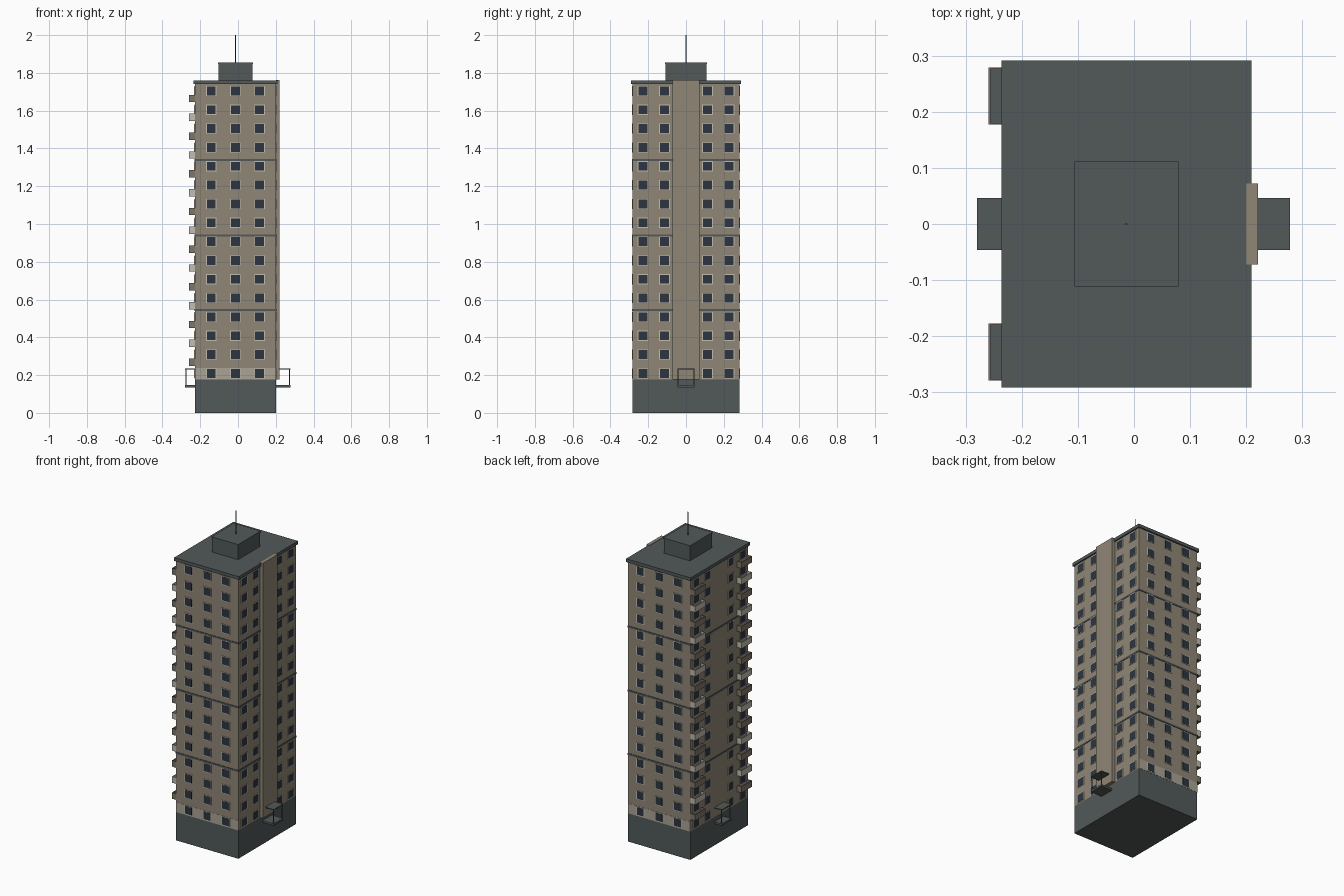
import bpy
import bmesh

cube = bpy.data.objects.get("Cube")
if cube:
    bpy.data.objects.remove(cube, do_unlink=True)


def material(name, color):
    m = bpy.data.materials.new(name)
    m.use_nodes = True
    rgba = (*color, 1)
    m.diffuse_color = rgba
    m.node_tree.nodes["Principled BSDF"].inputs["Base Color"].default_value = rgba
    return m


TAN = material("tan_wall", (0.28, 0.24, 0.18))
PALE = material("pale_wall", (0.40, 0.37, 0.30))
DARK = material("dark_grey", (0.085, 0.1, 0.1))
GLASS = material("dark_glass", (0.026, 0.036, 0.05))
CREAM = material("cream_trim", (0.54, 0.51, 0.44))
BROWN = material("brown_panel", (0.22, 0.18, 0.14))


def boxes(name, mat, spans):
    """One object made of boxes, each given as (x0, x1, y0, y1, z0, z1)."""
    bm = bmesh.new()
    for x0, x1, y0, y1, z0, z1 in spans:
        made = bmesh.ops.create_cube(bm, size=1)["verts"]
        bmesh.ops.scale(bm, vec=(x1 - x0, y1 - y0, z1 - z0), verts=made)
        bmesh.ops.translate(bm, vec=((x0 + x1) / 2, (y0 + y1) / 2, (z0 + z1) / 2), verts=made)
    mesh = bpy.data.meshes.new(name)
    bm.to_mesh(mesh)
    bm.free()
    mesh.materials.append(mat)
    obj = bpy.data.objects.new(name, mesh)
    bpy.context.collection.objects.link(obj)
    return obj


# Main dimensions
X0, X1, Y = -0.228, 0.201, 0.283
MID = (X0 + X1) / 2
BASE, ROOF = 0.176, 1.74
FLOORS, STEP, FIRST = 16, 0.0997, 0.209


def ring(out, z0, z1):
    return (X0 - out, X1 + out, -Y - out, Y + out, z0, z1)


# Tower body
boxes("base", DARK, [ring(0, 0, BASE)])
boxes("walls", TAN, [ring(0, BASE, ROOF)])
boxes("floor_bands", DARK, [ring(0.003, z - 0.005, z + 0.005) for z in (0.545, 0.94, 1.338)])
boxes("roof_slab", DARK, [ring(0.008, ROOF, 1.76)])
boxes("stair_shaft", TAN, [(X1 - 0.001, 0.221, -0.072, 0.072, BASE, 1.762)])
boxes("ground_strips", PALE, [
    (X0, X1, s * Y - 0.001, s * Y + 0.001, BASE, 0.238) for s in (-1, 1)])

# Rooftop machine room and mast
boxes("machine_room", DARK, [(-0.103, 0.076, -0.108, 0.108, 1.76, 1.848)])
boxes("machine_room_lid", DARK, [(-0.106, 0.079, -0.111, 0.111, 1.848, 1.856)])
bpy.ops.mesh.primitive_cylinder_add(vertices=8, radius=0.002, depth=0.146,
                                    location=(MID, 0, 1.927))
mast = bpy.context.object
mast.name = "mast"
mast.data.materials.append(DARK)


# Windows on all four walls
def window_spans(w, h, out):
    spans = []
    for k in range(FLOORS):
        z = FIRST + k * STEP
        for s in (-1, 1):
            for dx in (-0.128, 0, 0.128):
                spans.append((MID + dx - w, MID + dx + w, s * Y - out, s * Y + out, z - h, z + h))
        for wall in (X0, X1):
            for y in (-0.228, -0.114, 0.114, 0.228):
                spans.append((wall - out, wall + out, y - w, y + w, z - h, z + h))
    return spans


boxes("window_frames", CREAM, window_spans(0.028, 0.027, 0.003))
boxes("window_panes", GLASS, window_spans(0.0235, 0.0235, 0.004))

# Balconies in two columns, with panel colours alternating by floor
BX, T = -0.259, 0.003
floors, panels = [], {0: [], 1: []}
for k in range(FLOORS - 1):
    z = 0.249 + k * STEP
    for s in (-1, 1):
        y0, y1 = sorted((s * 0.177, s * 0.279))
        floors.append((BX + T, X0, y0 + T, y1 - T, z, z + 0.006))
        panels[k % 2] += [
            (BX, BX + T, y0, y1, z, z + 0.039),
            (BX + T, X0, y0, y0 + T, z, z + 0.039),
            (BX + T, X0, y1 - T, y1, z, z + 0.039)]
boxes("balcony_floors", DARK, floors)
boxes("balcony_panels_brown", BROWN, panels[0])
boxes("balcony_panels_cream", CREAM, panels[1])

# Entrance porches on both long sides
for side, wall, edge in (("left", X1, 0.278), ("right", X0, -0.28)):
    a, b = sorted((wall, edge))
    boxes(side + "_porch_platform", DARK, [(a, b, -0.046, 0.046, 0.135, 0.147)])
    boxes(side + "_porch_canopy", DARK, [(a, b, -0.046, 0.046, 0.231, 0.236)])
    px = edge - 0.005 if edge > 0 else edge + 0.005
    boxes(side + "_porch_posts", DARK, [
        (px - 0.002, px + 0.002, y - 0.002, y + 0.002, 0.147, 0.231) for y in (-0.042, 0.042)])
